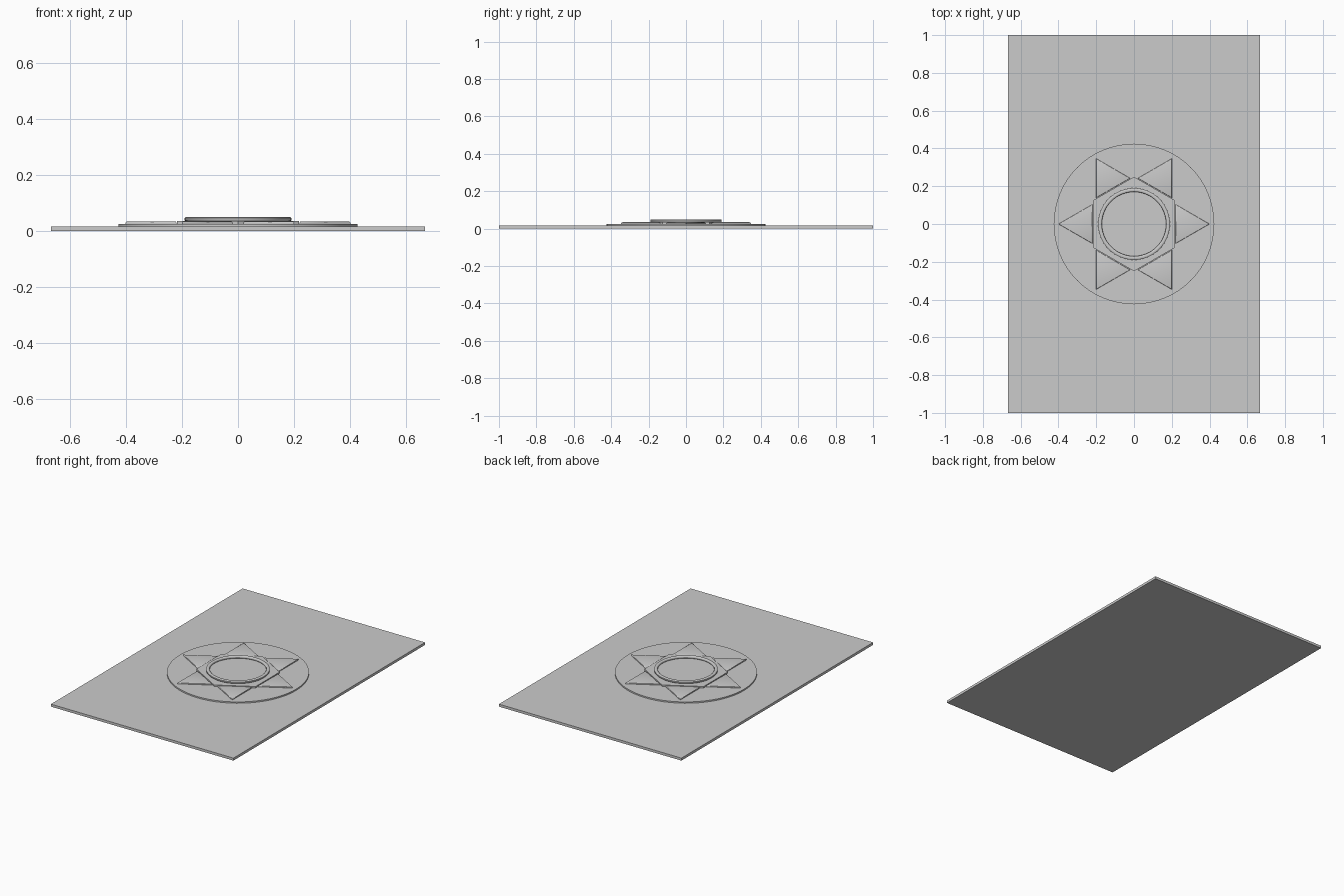
import bpy, bmesh
from math import pi, cos, sin
from mathutils import Matrix

if "Cube" in bpy.data.objects:
    bpy.data.objects.remove(bpy.data.objects["Cube"])


def make_object(name, bm):
    bmesh.ops.recalc_face_normals(bm, faces=bm.faces)
    me = bpy.data.meshes.new(name)
    bm.to_mesh(me)
    bm.free()
    ob = bpy.data.objects.new(name, me)
    bpy.context.collection.objects.link(ob)
    return ob


def smooth(ob, angle=0.6):
    bpy.ops.object.select_all(action='DESELECT')
    ob.select_set(True)
    bpy.context.view_layer.objects.active = ob
    bpy.ops.object.shade_smooth_by_angle(angle=angle)


def prism(name, sides, radius, z0, z1, turn=0.0, x=0.0, y=0.0):
    """Upright prism with its first corner at the angle turn."""
    bm = bmesh.new()
    ring = [bm.verts.new((x + radius * cos(turn + 2 * pi * i / sides),
                          y + radius * sin(turn + 2 * pi * i / sides), z0))
            for i in range(sides)]
    base = bm.faces.new(ring)
    top = bmesh.ops.extrude_face_region(bm, geom=[base], use_keep_orig=True)
    verts = [g for g in top['geom'] if isinstance(g, bmesh.types.BMVert)]
    bmesh.ops.translate(bm, verts=verts, vec=(0, 0, z1 - z0))
    return make_object(name, bm)


# Flat rectangular base plate
bm = bmesh.new()
bmesh.ops.create_cube(bm, size=1, matrix=Matrix.Translation((0, 0, 0.0083))
                      @ Matrix.Diagonal((1.333, 2, 0.0167, 1)))
make_object("base_plate", bm)

# Thin round disc under the star
smooth(prism("round_disc", 64, 0.425, 0.0160, 0.0255))

# Six triangular star points with softened edges
for i in range(6):
    a = i * pi / 3
    ob = prism(f"star_point_{i + 1}", 3, 0.12, 0.025, 0.0345, a,
               0.28 * cos(a), 0.28 * sin(a))
    bm = bmesh.new()
    bm.from_mesh(ob.data)
    top_edges = [e for e in bm.edges if all(v.co.z > 0.03 for v in e.verts)]
    bmesh.ops.bevel(bm, geom=top_edges, offset=0.005, segments=2,
                    profile=0.5, affect='EDGES')
    bm.to_mesh(ob.data)
    bm.free()
    smooth(ob, 1.0)

# Hexagonal block in the middle
prism("hexagon_block", 6, 0.25, 0.020, 0.035, pi / 2)

# Raised rounded ring, turned from a small profile
profile = [(0.170, 0.038), (0.170, 0.047), (0.173, 0.050), (0.186, 0.050),
           (0.190, 0.047), (0.190, 0.038), (0.186, 0.0345), (0.173, 0.0345)]
steps = 64
bm = bmesh.new()
rings = [[bm.verts.new((r * cos(2 * pi * s / steps), r * sin(2 * pi * s / steps), z))
          for r, z in profile] for s in range(steps)]
n = len(profile)
for s in range(steps):
    p, q = rings[s], rings[(s + 1) % steps]
    for k in range(n):
        bm.faces.new((p[k], q[k], q[(k + 1) % n], p[(k + 1) % n]))
smooth(make_object("centre_ring", bm), 0.9)
